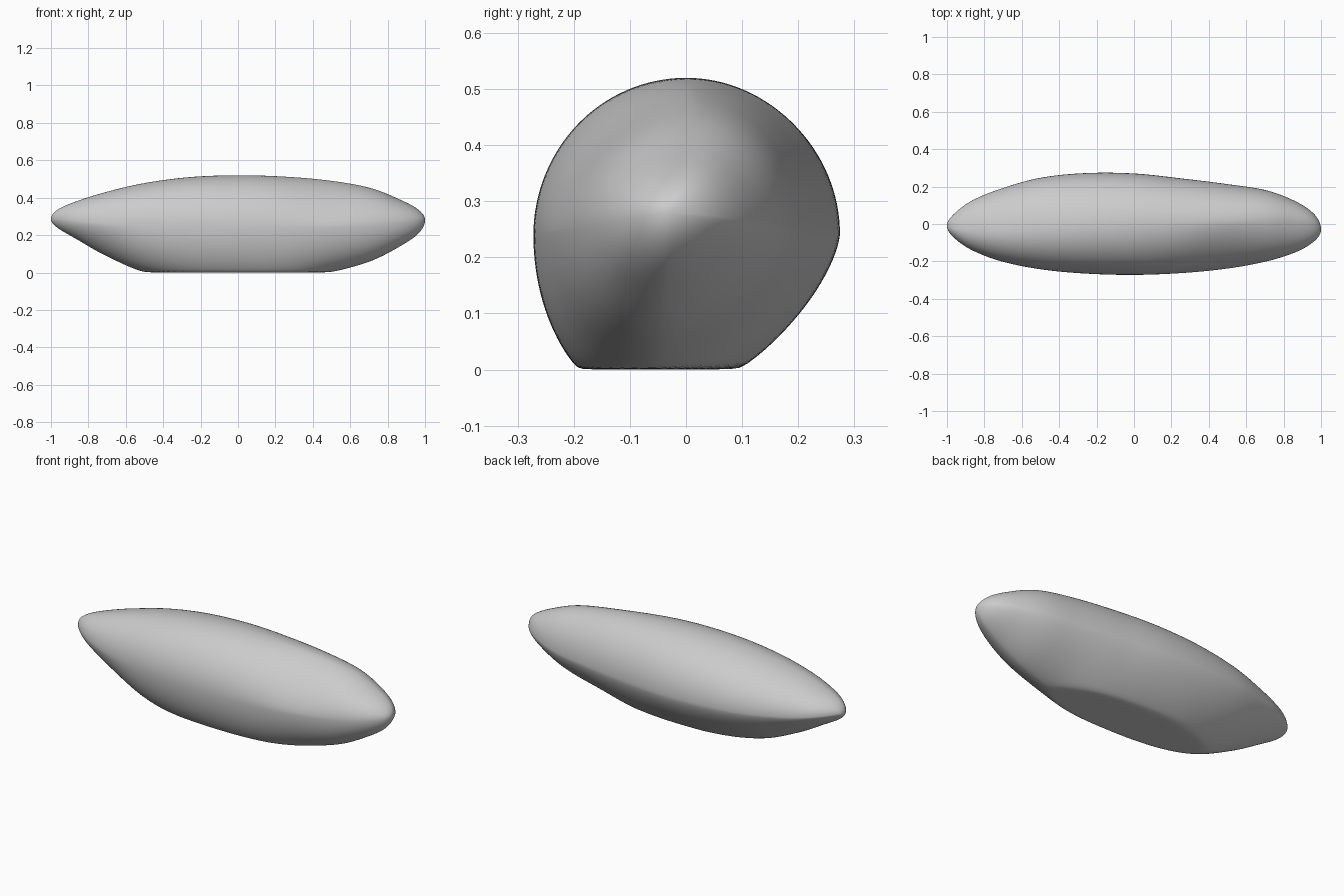
import bpy, bmesh, math

cube = bpy.data.objects.get("Cube")
if cube:
    bpy.data.objects.remove(cube)

# Outline of the stone at equal angle steps from the -x tip to the +x tip
BACK = [-.01, .05, .125, .19, .247, .272, .27, .243, .213, .18, .12, .05, -.03]
FRONT = [-.01, -.07, -.14, -.2, -.242, -.265, -.272, -.262, -.238, -.2, -.15, -.09, -.03]
TOP = [.285, .335, .38, .43, .478, .51, .52, .512, .49, .452, .39, .335, .28]
BOTTOM = [.285, .24, .18, .09, 0, -.055, -.07, -.06, 0, .06, .14, .21, .28]
RINGS, SIDES = 120, 128


def sample(values, t):
    """Smooth curve through evenly spaced values, t from zero to one."""
    padded = [2 * values[0] - values[1]] + values + [2 * values[-1] - values[-2]]
    f = t * (len(values) - 1)
    i = min(int(f), len(values) - 2)
    u = f - i
    a, b, c, d = padded[i:i + 4]
    return b + u / 2 * (c - a + u * (2 * a - 5 * b + 4 * c - d + u * (3 * (b - c) + d - a)))


def bump(x, centre, width):
    return math.exp(-((x - centre) / width) ** 2)


def mix(a, b, f):
    return a + (b - a) * f


def section_point(t, angle):
    """Point on the cross-section, built from four superellipse quadrants."""
    x = -math.cos(math.pi * t)
    back, front, top, bottom = (sample(v, t) for v in (BACK, FRONT, TOP, BOTTOM))
    middle = mix(sample([.285, .26, .24, .25, .28], t), (top + bottom) / 2, x ** 4)
    c, s = math.cos(angle), math.sin(angle)
    if s >= 0:
        # Rounded top with a ridge that drifts to the back towards +x
        ridge = mix(front, back, .5 + .12 * x)
        power = 2 if c > 0 else 2 - .4 * bump(x, .5, .3)
        height = top - middle
    else:
        # Underside, flatter towards the back
        ridge = mix(front, back, .4)
        power = 1.5 if c > 0 else 2 - .4 * bump(x, -.75, .2)
        height = middle - bottom
    reach = back - ridge if c > 0 else ridge - front
    y = ridge + reach * math.copysign(abs(c) ** (2 / power), c)
    z = middle + height * math.copysign(abs(s) ** (2 / power), s)
    # Worn flat base with a softened rim
    return x, y, (z + math.hypot(z, .008)) / 2


# Loft the sections and close both tips
bm = bmesh.new()
rings = []
for i in range(1, RINGS):
    rings.append([bm.verts.new(section_point(i / RINGS, math.tau * j / SIDES))
                  for j in range(SIDES)])
for first, second in zip(rings, rings[1:]):
    for j in range(SIDES):
        k = (j + 1) % SIDES
        bm.faces.new((first[j], first[k], second[k], second[j]))
for ring, t in ((rings[0], 0), (rings[-1], 1)):
    tip = bm.verts.new(section_point(t, 0))
    for j in range(SIDES):
        bm.faces.new((tip, ring[j], ring[(j + 1) % SIDES]))
bmesh.ops.recalc_face_normals(bm, faces=bm.faces)

mesh = bpy.data.meshes.new("stone")
bm.to_mesh(mesh)
bm.free()
stone = bpy.data.objects.new("stone", mesh)
bpy.context.collection.objects.link(stone)

# Plain grey stone
grey = bpy.data.materials.new("stone_grey")
grey.use_nodes = True
colour = (.6, .6, .6, 1)
grey.diffuse_color = colour
grey.node_tree.nodes["Principled BSDF"].inputs["Base Color"].default_value = colour
mesh.materials.append(grey)

# Smooth shading, keeping sharp edges
bpy.ops.object.select_all(action="DESELECT")
stone.select_set(True)
bpy.context.view_layer.objects.active = stone
bpy.ops.object.shade_smooth_by_angle(angle=math.radians(50))
